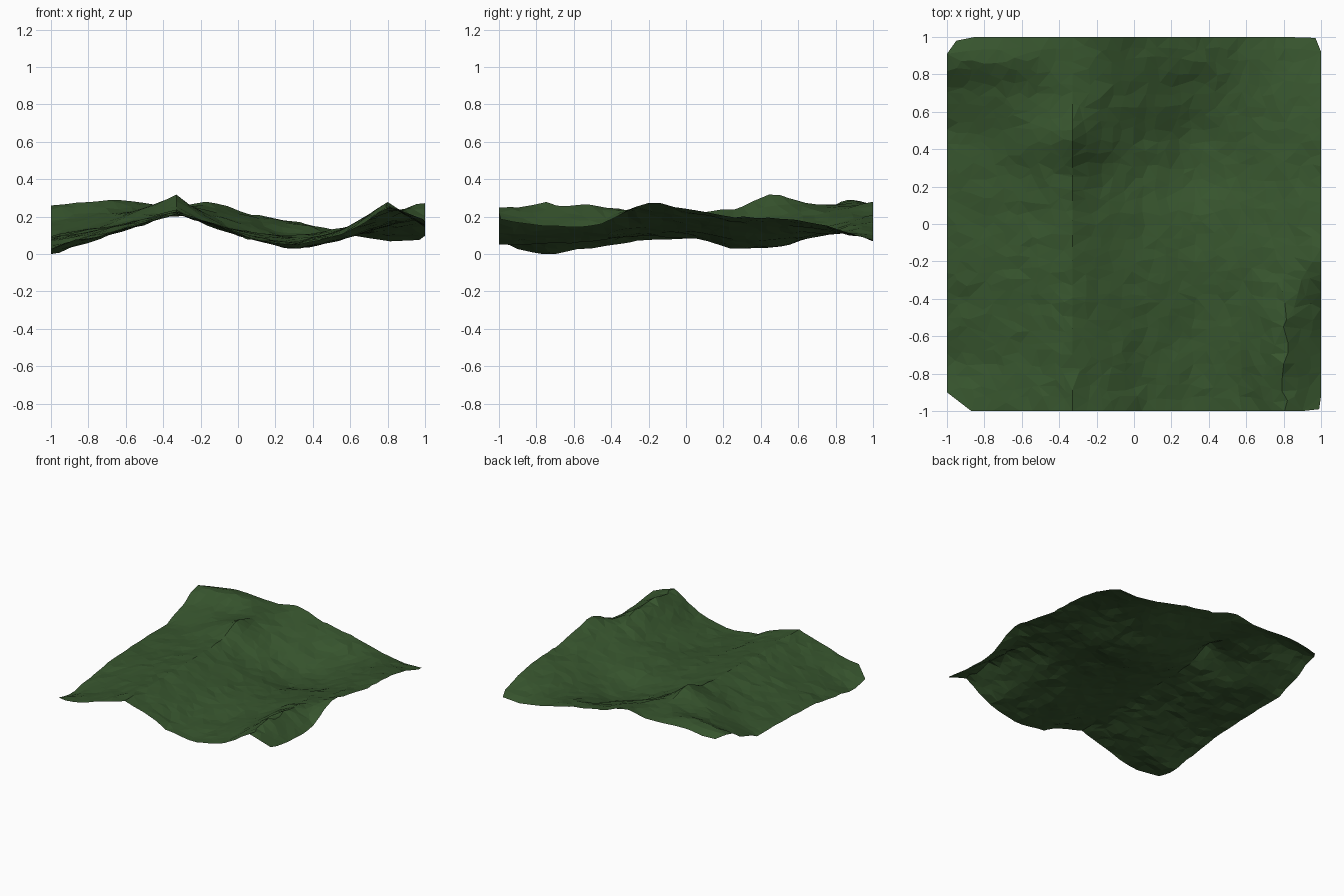
import bpy, random
from mathutils import Vector, noise, geometry

if "Cube" in bpy.data.objects:
    bpy.data.objects.remove(bpy.data.objects["Cube"])

random.seed(4)

# Control heights in cm: one row per y station, one column per x station
XS = [-1, -.7, -.33, -.15, .05, .3, .55, .8, 1]
PROFILES = {
    -1.00: [5, 11, 22, 17, 9, 5, 10, 25, 19],
    -0.75: [0, 10, 22, 17, 9, 6, 12, 28, 15],
    -0.50: [4, 12, 22, 17, 11, 7, 13, 27, 15],
    -0.20: [8, 14, 23, 17, 12, 10, 14, 22, 28],
    0.05: [9, 14, 23, 16, 11, 9, 12, 19, 24],
    0.25: [10, 15, 24, 15, 9, 3, 8, 17, 20],
    0.45: [9, 17, 32, 19, 10, 3, 8, 16, 20],
    0.70: [17, 22, 27, 23, 17, 9, 10, 14, 17],
    0.88: [27, 30, 26, 26, 21, 17, 12, 11, 11],
    1.00: [23, 27, 25, 29, 22, 18, 12, 7, 8],
}
YS = list(PROFILES)


def locate(stations, v):
    i = max(k for k in range(len(stations) - 1) if stations[k] <= v or k == 0)
    return i, (v - stations[i]) / (stations[i + 1] - stations[i])


def height(x, y):
    i, s = locate(XS, x)
    j, t = locate(YS, y)
    t = .5 * t + .5 * t * t * (3 - 2 * t)
    a, b = PROFILES[YS[j]], PROFILES[YS[j + 1]]
    z = (1 - t) * ((1 - s) * a[i] + s * a[i + 1]) + t * ((1 - s) * b[i] + s * b[i + 1])
    # fine rocky roughness
    rough = noise.noise(Vector((x * 4, y * 4, 3))) * .006
    rough += noise.noise(Vector((x * 11, y * 11, 7))) * .012
    return z / 100 + rough


# Irregular point scatter: jittered grid, straight borders, clipped corners
N = 32
points = [(-1, -.9), (-.87, -1), (-1, .91), (-.95, .98), (-.85, 1),
          (.97, .995), (1, .92), (.99, -.99), (1, -.92), (.9, -1)]
for i in range(N + 1):
    for j in range(N + 1):
        x, y = -1 + 2 * i / N, -1 + 2 * j / N
        if abs(x) + abs(y) > 1.84:
            continue
        if 0 < i < N:
            x += random.uniform(-.022, .022)
        if 0 < j < N:
            y += random.uniform(-.022, .022)
        if abs(x + .33) < .035:      # keep the sharp ridge line straight
            x = -.33
        points.append((x, y))

flat = geometry.delaunay_2d_cdt([Vector(p) for p in points], [], [], 0, 1e-4)
verts = [(p.x, p.y, height(p.x, p.y)) for p in flat[0]]
low = min(v[2] for v in verts)
verts = [(x, y, z - low) for x, y, z in verts]

# Terrain sheet
mesh = bpy.data.meshes.new("terrain")
mesh.from_pydata(verts, [], flat[2])
mesh.update()
terrain = bpy.data.objects.new("terrain", mesh)
bpy.context.collection.objects.link(terrain)

grass = bpy.data.materials.new("grass")
grass.diffuse_color = (.038, .09, .027, 1)
grass.use_nodes = True
grass.node_tree.nodes["Principled BSDF"].inputs["Base Color"].default_value = grass.diffuse_color
mesh.materials.append(grass)
